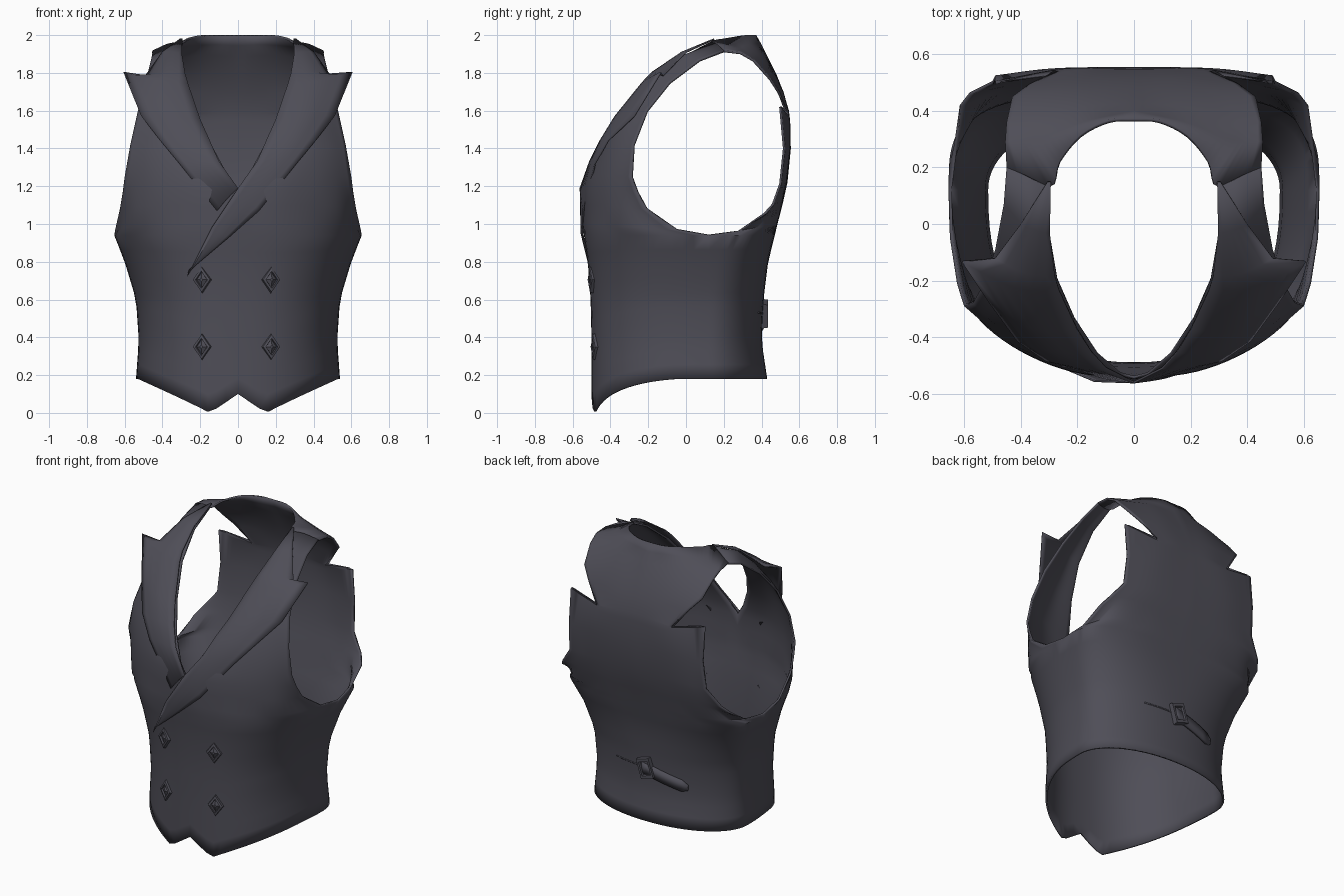
import bpy, bmesh, math
from mathutils import Vector

cube = bpy.data.objects.get("Cube")
if cube:
    bpy.data.objects.remove(cube)

cloth = bpy.data.materials.new("charcoal cloth")
cloth.use_nodes = True
colour = (0.078, 0.076, 0.096, 1)
cloth.diffuse_color = colour
cloth.node_tree.nodes["Principled BSDF"].inputs["Base Color"].default_value = colour
cloth.node_tree.nodes["Principled BSDF"].inputs["Roughness"].default_value = 0.8

COLS = 20
MID_Y = 0.12
HALF = math.pi / 2


def finish(name, bm, angle=40, thick=0, mirror=False):
    """Turn a bmesh into a shaded object with optional mirror and thickness."""
    bmesh.ops.remove_doubles(bm, verts=bm.verts, dist=0.0005)
    mesh = bpy.data.meshes.new(name)
    bm.to_mesh(mesh)
    bm.free()
    mesh.materials.append(cloth)
    ob = bpy.data.objects.new(name, mesh)
    bpy.context.collection.objects.link(ob)
    if mirror:
        mod = ob.modifiers.new("mirror", 'MIRROR')
        mod.use_clip = True
    if thick:
        mod = ob.modifiers.new("cloth thickness", 'SOLIDIFY')
        mod.thickness = thick
        mod.offset = -1
    bpy.ops.object.select_all(action='DESELECT')
    bpy.context.view_layer.objects.active = ob
    ob.select_set(True)
    bpy.ops.object.shade_smooth_by_angle(angle=math.radians(angle))


def smooth_row(points, n=COLS):
    """Resample a few control points along a smooth curve."""
    p = [Vector(q) for q in points]
    p = [2 * p[0] - p[1]] + p + [2 * p[-1] - p[-2]]
    row = []
    for i in range(n + 1):
        f = i / n * (len(p) - 3)
        k = min(int(f), len(p) - 4)
        t = f - k
        a, b, c, d = p[k:k + 4]
        row.append(0.5 * (2 * b + (c - a) * t + (2 * a - 5 * b + 4 * c - d) * t * t
                          + (3 * b - a - 3 * c + d) * t ** 3))
    return row


def loft(bm, rows, flip=False):
    grid = [[bm.verts.new(p) for p in row] for row in rows]
    for r0, r1 in zip(grid, grid[1:]):
        for i in range(len(r0) - 1):
            quad = [r0[i], r0[i + 1], r1[i + 1], r1[i]]
            bm.faces.new(quad[::-1] if flip else quad)


# Torso girth by height: z, half width, front y, back y, squareness of the back
GIRTH = [(0, .54, -.50, .43, 2.1), (.18, .54, -.50, .43, 2.1), (.38, .525, -.50, .40, 2.1),
         (.6, .54, -.505, .41, 2.2), (.8, .60, -.52, .435, 2.7), (.94, .655, -.54, .47, 3.4)]


def girth(z):
    for a, b in zip(GIRTH, GIRTH[1:]):
        if z <= b[0]:
            t = max(0, (z - a[0]) / (b[0] - a[0]))
            return [a[i] + (b[i] - a[i]) * t for i in range(1, 5)]
    return GIRTH[-1][1:]


def torso(a, z):
    """Point on the torso; angle runs from front centre to back centre."""
    w, front, back, n = girth(z)
    s, c = abs(math.sin(a)), math.cos(a)
    depth = back - MID_Y
    if c >= 0:
        n, depth = 2.4, front - MID_Y
    x = 0 if s < 1e-6 else w * s ** (2 / n)
    return Vector((x, MID_Y + depth * abs(c) ** (2 / n), z))


def surface_y(x, z, at_back):
    w, front, back, n = girth(z)
    if not at_back:
        n, back = 2.4, front
    return MID_Y + (back - MID_Y) * (1 - (abs(x) / w) ** n) ** (1 / n)


def hem(a):
    p = torso(a, 0.1)
    if p.y > MID_Y:
        return 0.18
    if p.x < 0.15:
        return 0.1 * (1 - p.x / 0.15)
    return 0.18 * min(1, (p.x - 0.15) / 0.38) ** 0.95


def skirt_rows(start, end):
    rows = []
    for k in range(11):
        row = []
        for i in range(COLS + 1):
            a = start + (end - start) * i / COLS
            z = hem(a)
            row.append(torso(a, z + (0.94 - z) * k / 10))
        rows.append(row)
    return rows


body = bmesh.new()

# Front panel: waist, armhole curve, then up over the shoulder
rows = skirt_rows(0, HALF)
for ctrl in (
        [(0, -.548, 1.0), (.22, -.52, 1.0), (.42, -.435, .99), (.56, -.31, .985), (.65, -.05, .97)],
        [(0, -.55, 1.1), (.22, -.522, 1.1), (.4, -.45, 1.1), (.54, -.345, 1.09), (.625, -.21, 1.08)],
        [(0, -.548, 1.18), (.22, -.52, 1.18), (.4, -.448, 1.18), (.52, -.365, 1.18), (.61, -.26, 1.17)],
        [(.05, -.535, 1.25), (.24, -.505, 1.25), (.4, -.44, 1.25), (.5, -.375, 1.25), (.6, -.29, 1.25)],
        [(.13, -.465, 1.4), (.33, -.435, 1.4), (.48, -.36, 1.41), (.57, -.28, 1.42)],
        [(.21, -.34, 1.57), (.36, -.33, 1.6), (.53, -.21, 1.6)],
        [(.27, -.20, 1.74), (.37, -.18, 1.76), (.49, -.09, 1.75)],
        [(.3, -.03, 1.88), (.37, -.02, 1.89), (.46, .07, 1.87)],
        [(.3, .13, 1.965), (.37, .16, 1.955), (.45, .2, 1.92)]):
    rows.append(smooth_row(ctrl))
loft(body, rows)

# Back panel: waist, armhole curve, notched side wing, then the collar
rows = skirt_rows(math.pi, HALF)
for ctrl in (
        [(0, .482, .99), (.3, .475, .99), (.52, .435, .99), (.635, .28, .965)],
        [(0, .505, 1.08), (.28, .5, 1.08), (.48, .475, 1.08), (.615, .42, 1.05)],
        [(0, .515, 1.12), (.28, .51, 1.12), (.45, .495, 1.12), (.58, .465, 1.1)],
        [(0, .537, 1.22), (.28, .53, 1.22), (.5, .505, 1.21)],
        [(0, .555, 1.4), (.28, .55, 1.4), (.49, .525, 1.4)],
        [(0, .55, 1.55), (.25, .548, 1.55), (.49, .505, 1.62)],
        [(0, .545, 1.6), (.15, .545, 1.59), (.28, .54, 1.575)],
        [(0, .515, 1.7), (.18, .515, 1.7), (.37, .495, 1.7)],
        [(0, .48, 1.79), (.22, .47, 1.79), (.43, .45, 1.77)],
        [(0, .43, 1.89), (.2, .41, 1.9), (.36, .38, 1.88), (.45, .36, 1.87)],
        [(0, .4, 1.95), (.18, .36, 1.955), (.34, .3, 1.94), (.455, .29, 1.91)],
        [(0, .372, 2), (.09, .368, 2), (.19, .315, 2), (.265, .22, 1.985), (.3, .13, 1.965),
         (.45, .2, 1.92)]):
    rows.append(smooth_row(ctrl))
loft(body, rows, flip=True)
finish("vest_body", body, 50, 0.012, True)

# Peaked lapels; the left one crosses over the front
LAPEL = [
    [(.295, .15, 1.975), (.3, .15, 1.975), (.305, .15, 1.975)],
    [(.298, -.03, 1.893), (.345, -.02, 1.905), (.4, 0, 1.905)],
    [(.28, -.18, 1.79), (.38, -.17, 1.8), (.49, -.12, 1.78)],
    [(.265, -.23, 1.74), (.42, -.22, 1.75), (.605, -.13, 1.8)],
    [(.2, -.37, 1.55), (.36, -.365, 1.57), (.51, -.27, 1.57)],
    [(.15, -.45, 1.44), (.29, -.445, 1.44), (.41, -.408, 1.44)],
    [(.1, -.505, 1.33), (.22, -.495, 1.33), (.31, -.477, 1.32)],
    [(0, -.555, 1.19), (.06, -.547, 1.13), (.11, -.538, 1.07)],
    [(-.14, -.55, .98), (-.09, -.55, .95), (-.05, -.542, .93)],
    [(-.27, -.495, .72), (-.265, -.497, .74), (-.26, -.498, .76)]]
for name, side, count in (("left_lapel", 1, 10), ("right_lapel", -1, 8)):
    bm = bmesh.new()
    loft(bm, [smooth_row([(side * x, y, z) for x, y, z in r], 6) for r in LAPEL[:count]],
         flip=side < 0)
    finish(name, bm, 50, 0.008)


def stud(name, centre, out, wide, tall, profile, turn=0, lean=0):
    """Four-sided stepped stud; profile gives scale and height of each step."""
    bm = bmesh.new()
    out = Vector(out).normalized()
    right = Vector((0, 0, 1)).cross(out).normalized()
    up = out.cross(right)
    right, up = (right * math.cos(lean) + up * math.sin(lean),
                 up * math.cos(lean) - right * math.sin(lean))
    rings = []
    for scale, lift in profile:
        ring = []
        for k in range(4):
            a = HALF * k + turn
            p = right * (wide * math.cos(a)) + up * (tall * math.sin(a))
            ring.append(bm.verts.new(Vector(centre) + p * scale + out * lift))
        rings.append(ring)
    for r0, r1 in zip(rings, rings[1:]):
        for k in range(4):
            j = (k + 1) % 4
            bm.faces.new((r0[k], r0[j], r1[j], r1[k]))
    bm.faces.new(rings[-1])
    finish(name, bm, 15)


# Diamond buttons
STEPS = [(1, -.008), (.9, .012), (.62, .016), (.55, .004), (.15, .016)]
for side, x in (("right", -.19), ("left", .175)):
    for level, z in (("upper", .705), ("lower", .35)):
        stud(f"{side}_{level}_button", (x, surface_y(x, z, False), z), (x * 1.5, -1, 0),
             .052, .073, STEPS)


# Back strap and buckle
def strap(name, x0, x1, z0, z1, high, lift):
    bm = bmesh.new()
    upper, lower = [], []
    for i in range(9):
        t = i / 8
        x, z = x0 + (x1 - x0) * t, z0 + (z1 - z0) * t
        h = high * (0.45 if i == 8 else 1)
        y = surface_y(x, z, True) + lift
        upper.append((x, y, z + h))
        lower.append((x, y, z - h))
    loft(bm, [lower, upper], flip=x1 > x0)
    finish(name, bm, 40, lift + 0.004)


strap("strap_tail", .24, 0, .53, .525, .004, .002)
strap("strap_tongue", .03, -.28, .525, .45, .036, .016)
stud("buckle", (0, .408, .525), (0, 1, 0), .07, .095,
     [(1, -.01), (.94, .026), (.66, .026), (.6, .012)], math.pi / 4, 0.3)
